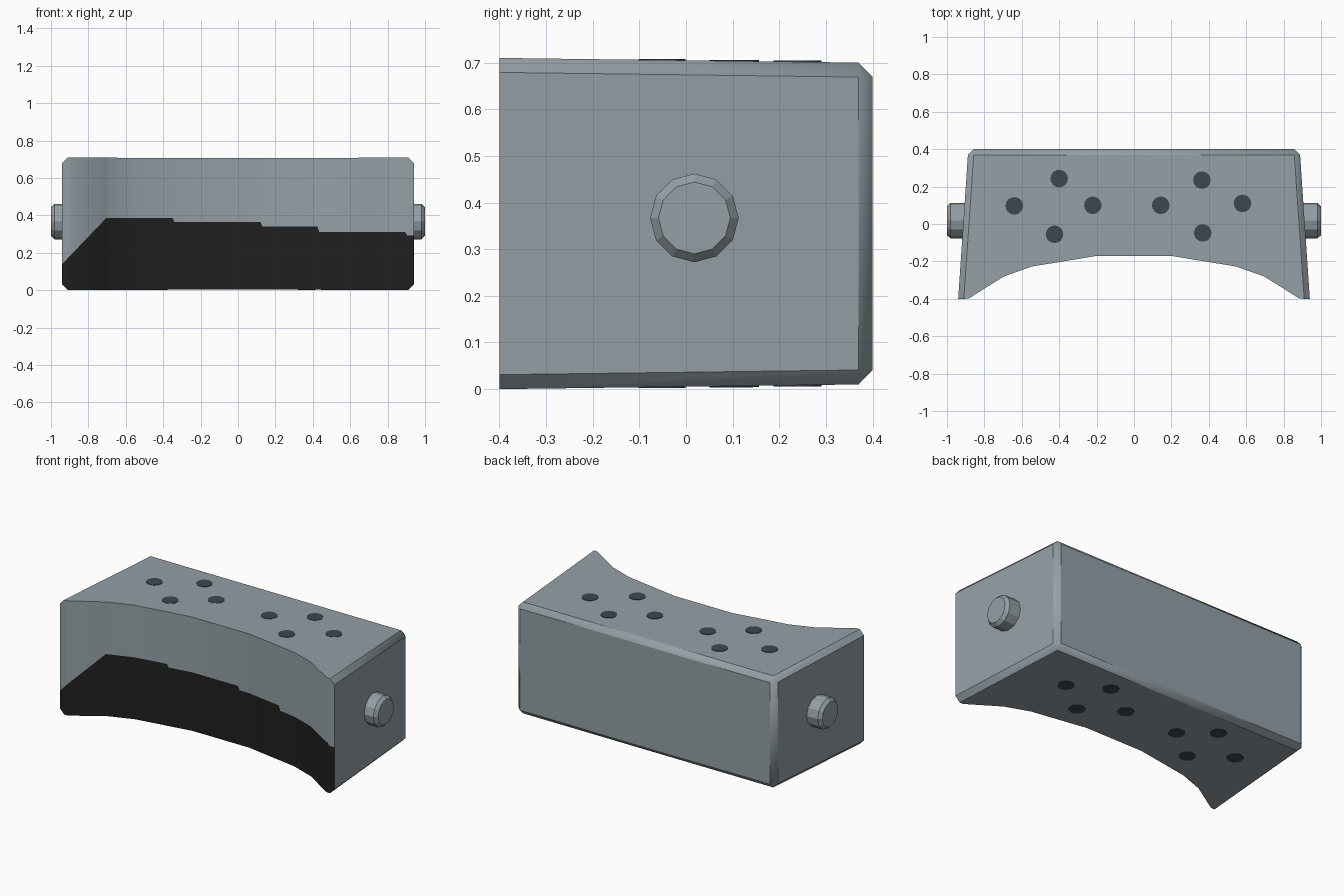
import bpy, bmesh, math
from mathutils import Matrix

if "Cube" in bpy.data.objects:
    bpy.data.objects.remove(bpy.data.objects["Cube"])


def material(name, rgb):
    m = bpy.data.materials.new(name)
    m.diffuse_color = (*rgb, 1)
    m.use_nodes = True
    m.node_tree.nodes["Principled BSDF"].inputs["Base Color"].default_value = m.diffuse_color
    return m


steel = material("steel grey", (0.295, 0.35, 0.38))
black = material("black", (0.014, 0.014, 0.014))
slate = material("dark slate", (0.047, 0.063, 0.078))


def finish(name, bm, mats):
    bmesh.ops.remove_doubles(bm, verts=bm.verts, dist=0.0001)
    bmesh.ops.recalc_face_normals(bm, faces=bm.faces)
    me = bpy.data.meshes.new(name)
    bm.to_mesh(me)
    bm.free()
    for m in mats:
        me.materials.append(m)
    ob = bpy.data.objects.new(name, me)
    bpy.context.collection.objects.link(ob)
    return ob


def lerp_table(pts, x):
    for (x0, v0), (x1, v1) in zip(pts, pts[1:]):
        if x <= x1:
            return v0 + (v1 - v0) * (x - x0) / (x1 - x0)
    return pts[-1][1]


def z_top(y):
    return 0.71 - 0.013 * (y + 0.4)


def z_bot(y):
    return 0.71 - z_top(y)


# Concave front outline (x, y) and the upper limit of the black area (x, z)
half = [(0.195, -0.17), (0.545, -0.227), (0.695, -0.28), (0.885, -0.399),
        (0.91, -0.4), (0.94, -0.4)]
curve = [(-x, y) for x, y in reversed(half)] + half
paint = [(-0.94, 0.14), (-0.705, 0.385), (-0.35, 0.385), (-0.34, 0.365),
         (0.12, 0.365), (0.13, 0.34), (0.425, 0.34), (0.435, 0.31),
         (0.895, 0.31), (0.905, 0.292), (0.94, 0.292)]
C = 0.031          # edge chamfer
YB = 0.37          # start of the back chamfer
XB = 0.857         # half width of the back face

# Body
bm = bmesh.new()


def face(pts, mat=0):
    f = bm.faces.new([bm.verts.new(p) for p in pts])
    f.material_index = mat


columns = []
for x in sorted({p[0] for p in curve + paint}):
    y = lerp_table(curve, x)
    c = C if abs(x) > 0.93 else 0
    columns.append(((x, y, z_bot(y) + c), (x, y, lerp_table(paint, x)),
                    (x, y, z_top(y) - c)))
for a, b in zip(columns, columns[1:]):
    face([a[0], b[0], b[1], a[1]], 1)
    face([a[1], b[1], b[2], a[2]])

zt, zb = z_top(YB), z_bot(YB)
for k, z in ((0, zb), (2, zt)):                      # bottom and top
    s = C if k == 0 else -C
    face([c[k] for c in columns[1:-1]] + [(XB, YB, z), (-XB, YB, z)])
    face([(-XB, YB, z), (XB, YB, z), (XB, 0.4, z + s), (-XB, 0.4, z + s)])
    for sx, end, near in ((-1, columns[0], columns[1]),
                          (1, columns[-1], columns[-2])):
        top, side = (sx * XB, YB, z), (sx * (XB + C), YB, z + s)
        face([near[k], end[k], side, top])           # long chamfer
        face([top, side, (sx * XB, 0.4, z + s)])     # corner
for sx, end in ((-1, columns[0]), (1, columns[-1])):  # sides
    lo, hi = (sx * (XB + C), YB, zb + C), (sx * (XB + C), YB, zt - C)
    face([end[0], lo, hi, end[2], end[1]])
    face([lo, hi, (sx * XB, 0.4, zt - C), (sx * XB, 0.4, zb + C)])
face([(-XB, 0.4, zb + C), (XB, 0.4, zb + C),
      (XB, 0.4, zt - C), (-XB, 0.4, zt - C)])         # back
body = finish("body", bm, [steel, black])
bpy.context.view_layer.objects.active = body
body.select_set(True)
bpy.ops.object.shade_smooth_by_angle(angle=math.radians(36))
body.select_set(False)

# Side pins with chamfered ends
for name, sx in (("left_pin", -1), ("right_pin", 1)):
    bm = bmesh.new()
    rings = []
    for x, r in ((0.88, 0.095), (0.981, 0.095), (1.0, 0.077)):
        rings.append([bm.verts.new((sx * x,
                                    0.018 + r * math.cos(i * math.pi / 6),
                                    0.367 + r * math.sin(i * math.pi / 6)))
                      for i in range(12)])
    for a, b in zip(rings, rings[1:]):
        for i in range(12):
            j = (i + 1) % 12
            bm.faces.new((a[i], a[j], b[j], b[i]))
    bm.faces.new(rings[0])
    bm.faces.new(rings[-1])
    finish(name, bm, [steel])

# Dark dots on the top and bottom
dots = [(-0.64, 0.097), (-0.4, 0.243), (-0.22, 0.1), (-0.425, -0.055),
        (0.143, 0.1), (0.363, 0.235), (0.58, 0.11), (0.367, -0.048)]
for name, level in (("top_dots", z_top), ("bottom_dots", z_bot)):
    bm = bmesh.new()
    for x, y in dots:
        bmesh.ops.create_cone(bm, cap_ends=True, segments=16, radius1=0.047,
                              radius2=0.047, depth=0.005,
                              matrix=Matrix.Translation((x, y, level(y))))
    finish(name, bm, [slate])
